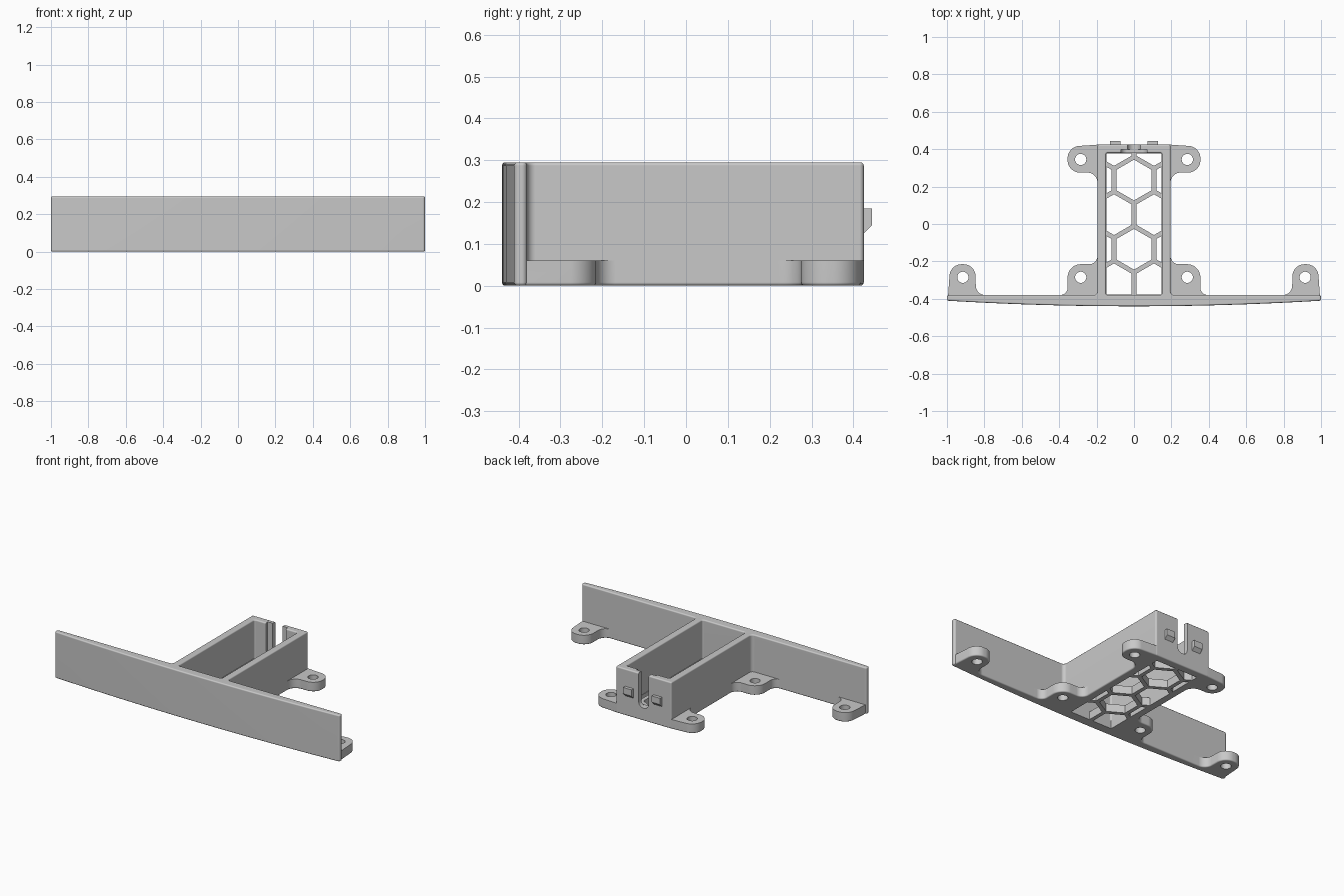
import bpy, bmesh, math
from mathutils import Vector, Matrix

cube = bpy.data.objects.get("Cube")
if cube:
    bpy.data.objects.remove(cube, do_unlink=True)

HEIGHT = 0.295      # wall height
EAR_TOP = 0.06      # thickness of the screw ears
FLOOR = 0.05        # thickness of the honeycomb floor
EDGE = 0.008        # edge rounding
PITCH = 0.2136      # honeycomb spacing

grey = bpy.data.materials.new("light_grey")
grey.use_nodes = True
grey.diffuse_color = (0.58, 0.58, 0.58, 1)
grey.node_tree.nodes["Principled BSDF"].inputs["Base Color"].default_value = grey.diffuse_color


def rounded(points, steps=8):
    """Outline from (x, y[, radius]) corners, with each corner filleted."""
    out = []
    for i, p in enumerate(points):
        here = Vector((p[0], p[1]))
        if len(p) < 3:
            out.append((p[0], p[1]))
            continue
        u = (Vector(points[i - 1][:2]) - here).normalized()
        v = (Vector(points[(i + 1) % len(points)][:2]) - here).normalized()
        half = math.acos(u.dot(v)) / 2
        centre = here + (u + v).normalized() * (p[2] / math.sin(half))
        reach = p[2] / math.tan(half)
        a, b = here + u * reach - centre, here + v * reach - centre
        for s in range(steps + 1):
            q = centre + a.lerp(b, s / steps).normalized() * p[2]
            out.append((q.x, q.y))
    return out


def inset(outline, distance):
    """Move a counter-clockwise outline inwards by the distance."""
    out = []
    for i, p in enumerate(outline):
        here = Vector(p)
        u = (here - Vector(outline[i - 1])).normalized()
        v = (Vector(outline[(i + 1) % len(outline)]) - here).normalized()
        n, m = Vector((-u.y, u.x)), Vector((-v.y, v.x))
        q = here + (n + m) * (distance / (1 + n.dot(m)))
        out.append((q.x, q.y))
    return out


def circle(x, y, r, n, start=0.0):
    return [(x + r * math.cos(start + math.tau * k / n),
             y + r * math.sin(start + math.tau * k / n)) for k in range(n)]


def prism(name, outlines, levels, matrix=None):
    """Stack counter-clockwise outlines through (height, inset) levels."""
    bm = bmesh.new()
    for outline in outlines:
        rings = [[bm.verts.new((x, y, z)) for x, y in inset(outline, d)] for z, d in levels]
        bm.faces.new(rings[0][::-1])
        bm.faces.new(rings[-1])
        for low, high in zip(rings, rings[1:]):
            for i in range(len(low)):
                bm.faces.new((low[i - 1], low[i], high[i], high[i - 1]))
    mesh = bpy.data.meshes.new(name)
    bm.to_mesh(mesh)
    bm.free()
    if matrix:
        mesh.transform(matrix)
    mesh.materials.append(grey)
    obj = bpy.data.objects.new(name, mesh)
    bpy.context.collection.objects.link(obj)
    return obj


def combine(obj, cutter, operation="DIFFERENCE"):
    """Apply a boolean and discard the cutter."""
    mod = obj.modifiers.new("cut", "BOOLEAN")
    mod.operation, mod.solver, mod.object = operation, "EXACT", cutter
    bpy.context.view_layer.objects.active = obj
    bpy.ops.object.modifier_apply(modifier=mod.name)
    bpy.data.objects.remove(cutter, do_unlink=True)


def smooth(obj):
    """Smooth the fillets while the large faces stay flat."""
    bpy.ops.object.select_all(action="DESELECT")
    obj.select_set(True)
    bpy.context.view_layer.objects.active = obj
    bpy.ops.object.shade_smooth_by_angle(angle=math.radians(35))
    obj.modifiers.new("flat_normals", "WEIGHTED_NORMAL").keep_sharp = True


# Rounded lip as (height, inset) steps, used at the bottom and turned over at the top
LIP = [(EDGE * (1 - math.cos(t)), EDGE * (1 - math.sin(t)))
       for t in (math.pi / 2 * k / 3 for k in range(4))]
TOP_LIP = [(HEIGHT - z, d) for z, d in reversed(LIP)]

# Body: bowed front panel and rectangular box in one T-shaped outline
half = [(0.098 * i, -0.44 + 0.03 * (0.098 * i) ** 2) for i in range(11)]
half += [(1, -0.41, 0.012), (1, -0.38, 0.012), (0.195, -0.38, 0.02), (0.195, 0.425, 0.01)]
mirrored = [(-p[0], *p[1:]) for p in reversed(half[1:])]
body = prism("bracket_body", [rounded(half + mirrored)], LIP + TOP_LIP)

# Open chamber, flaring into the rounded rim
chamber = [(-0.15, -0.38, 0.01), (0.15, -0.38, 0.01), (0.15, 0.38, 0.01), (-0.15, 0.38, 0.01)]
flare = [(FLOOR, 0)] + [(z, -d) for z, d in TOP_LIP] + [(HEIGHT + 0.1, -EDGE)]
combine(body, prism("chamber_cutter", [rounded(chamber, 4)], flare))

# Honeycomb floor, trimmed to the chamber
hexes = []
for row in range(5):
    columns = (-1, 0, 1) if row % 2 else (-0.5, 0.5)
    for c in columns:
        hexes.append(circle(c * PITCH, 0.42 - 0.185 * row, 0.109, 6, math.pi / 6))
holes = prism("honeycomb_cutter", hexes, [(-0.1, 0), (0.1, 0)])
opening = [(sx * 0.147, sy * 0.376) for sx, sy in ((-1, -1), (1, -1), (1, 1), (-1, 1))]
combine(holes, prism("opening_cutter", [opening], [(-0.2, 0), (0.2, 0)]), "INTERSECT")
combine(body, holes)

# Cable slot through the back wall, with a wider recess inside
upright = Matrix.Rotation(math.pi / 2, 4, "X")
for width, near, far in ((0.035, 0.35, 0.5), (0.07, 0.35, 0.398)):
    slot = [(-width, 0.08, 0.033), (width, 0.08, 0.033), (width, 0.4), (-width, 0.4)]
    combine(body, prism("slot_cutter", [rounded(slot)], [(-far, 0), (-near, 0)], upright))
smooth(body)

# Screw ears: outline and screw position, repeated on both sides
EARS = {
    "back_ear": ([(0.17, 0.2), (0.195, 0.2), (0.195, 0.275, 0.055), (0.355, 0.275, 0.065),
                  (0.355, 0.413, 0.065), (0.195, 0.424), (0.17, 0.424)], (0.285, 0.345)),
    "front_inner_ear": ([(0.17, -0.4), (0.42, -0.4), (0.42, -0.38), (0.355, -0.38, 0.04),
                         (0.355, -0.215, 0.07), (0.195, -0.215, 0.045), (0.195, -0.16),
                         (0.17, -0.16)], (0.285, -0.285)),
    "front_outer_ear": ([(0.74, -0.4), (0.985, -0.4), (0.994, -0.385), (0.982, -0.215, 0.064),
                         (0.848, -0.215, 0.064), (0.845, -0.38, 0.05),
                         (0.74, -0.38)], (0.915, -0.285)),
}
for side, label in ((1, "left"), (-1, "right")):
    for name, (outline, (x, y)) in EARS.items():
        shape = [(side * p[0], *p[1:]) for p in outline][::side]
        ear = prism(f"{name}_{label}", [rounded(shape)], LIP + [(EAR_TOP, 0)])
        screw = circle(side * x, y, 0.03, 32)
        combine(ear, prism("screw_cutter", [screw], [(-0.1, 0), (0.2, 0)]))
        smooth(ear)

# Snap tabs on the back wall, with a sloped underside
TAB = [(0.41, 0.125), (0.425, 0.125), (0.445, 0.145), (0.445, 0.185), (0.41, 0.185)]
sideways = Matrix(((0, 0, 1, 0), (1, 0, 0, 0), (0, 1, 0, 0), (0, 0, 0, 1)))
for side, label in ((1, "left"), (-1, "right")):
    ends = [(side * 0.1 - 0.029, 0), (side * 0.1 + 0.029, 0)]
    prism(f"snap_tab_{label}", [TAB], ends, sideways)
